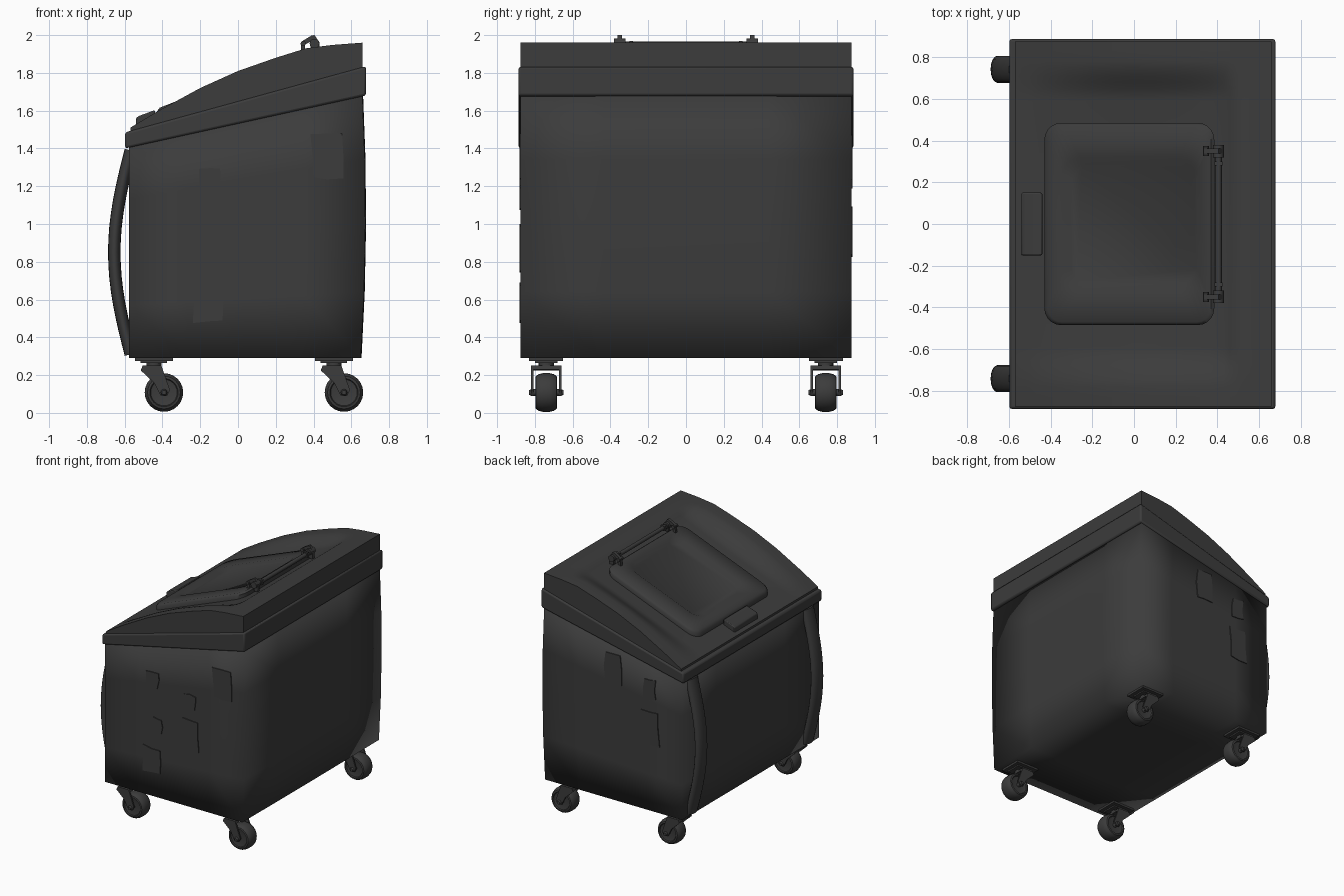
import bpy, bmesh, math, random
from mathutils import Vector

random.seed(4)
cube = bpy.data.objects.get("Cube")
if cube:
    bpy.data.objects.remove(cube, do_unlink=True)

mat = bpy.data.materials.new("dark_grey_plastic")
mat.use_nodes = True
GREY = (0.045, 0.045, 0.045, 1)
mat.diffuse_color = GREY
mat.node_tree.nodes["Principled BSDF"].inputs["Base Color"].default_value = GREY


def finish(name, bm, angle=35, bevel=0):
    """Turn a bmesh into a named, shaded object."""
    bmesh.ops.recalc_face_normals(bm, faces=bm.faces)
    mesh = bpy.data.meshes.new(name)
    bm.to_mesh(mesh)
    bm.free()
    mesh.materials.append(mat)
    mesh.shade_smooth()
    if angle < 180:
        mesh.set_sharp_from_angle(angle=math.radians(angle))
    ob = bpy.data.objects.new(name, mesh)
    bpy.context.collection.objects.link(ob)
    if bevel:
        mod = ob.modifiers.new("soft_edges", 'BEVEL')
        mod.width, mod.segments = bevel, 2
    return ob


def loft(name, rings, angle=35, bevel=0):
    """Skin a list of equal-length rings and cap both ends."""
    bm = bmesh.new()
    loops = [[bm.verts.new(p) for p in ring] for ring in rings]
    n = len(loops[0])
    for a, b in zip(loops, loops[1:]):
        for i in range(n):
            j = (i + 1) % n
            bm.faces.new((a[i], a[j], b[j], b[i]))
    bm.faces.new(loops[0])
    bm.faces.new(loops[-1])
    return finish(name, bm, angle, bevel)


def prism(name, profile, y0, y1, bevel=0):
    """Extrude an xz profile along y."""
    return loft(name, [[(x, y, z) for x, z in profile] for y in (y0, y1)], bevel=bevel)


def box(name, x, y, z, sx, sy, sz, bevel=0):
    prof = [(x + a * sx / 2, z + b * sz / 2) for a, b in ((-1, -1), (1, -1), (1, 1), (-1, 1))]
    return prism(name, prof, y - sy / 2, y + sy / 2, bevel)


def lathe_y(name, x, y, z, profile, n=24):
    """Revolve (offset, radius) pairs around a y axis."""
    return loft(name, [[(x + r * math.cos(2 * math.pi * i / n), y + o,
                         z + r * math.sin(2 * math.pi * i / n)) for i in range(n)]
                       for o, r in profile])


def rounded(x0, x1, y0, y1, r):
    """Rounded rectangle outline."""
    pts = []
    for k, (cx, cy) in enumerate(((x1 - r, y1 - r), (x0 + r, y1 - r),
                                  (x0 + r, y0 + r), (x1 - r, y0 + r))):
        for s in range(6):
            a = (k + s / 5) * math.pi / 2
            pts.append((cx + r * math.cos(a), cy + r * math.sin(a)))
    return pts


# Body: tapered box with sloping top and a slightly bulged +x wall
bm = bmesh.new()
bmesh.ops.create_cube(bm, size=2)
bmesh.ops.subdivide_edges(bm, edges=bm.edges[:], cuts=3, use_grid_fill=True)
for v in bm.verts:
    u, w, h = v.co
    x = 0.036 + 0.614 * u
    if u > 0:
        x += u * (0.02 * (1 - h * h) + 0.004 * (1 - w * w) + 0.004 * (h + 1))
    top = 1.55 + 0.225 * (x - 0.036)
    v.co = (x, 0.875 * w, 0.29 + (top - 0.29) * (h + 1) / 2)
finish("body", bm, angle=180)

# Rim band around the mouth
prism("rim", [(-0.598, 1.40), (0.678, 1.68), (0.678, 1.835), (-0.598, 1.485)],
      -0.887, 0.887, bevel=0.012)

# Lid: arched sides and back with a sunken flat panel
ARCH = [(-0.57, 1.51), (-0.42, 1.60), (-0.2, 1.72), (0, 1.81), (0.2, 1.88),
        (0.36, 1.93), (0.5, 1.948), (0.66, 1.96)]


def arch(x):
    for (x0, z0), (x1, z1) in zip(ARCH, ARCH[1:]):
        if x <= x1:
            return z0 + (z1 - z0) * (x - x0) / (x1 - x0)
    return ARCH[-1][1]


def panel(x):
    return 1.51 + 0.39 * (x + 0.57)


def smooth(t):
    t = max(0, min(1, t))
    return t * t * (3 - 2 * t)


def lid_z(x, y):
    sunk = smooth((0.78 - abs(y)) / 0.19) * smooth((0.52 - x) / 0.09)
    return arch(x) - sunk * (arch(x) - min(arch(x), panel(x)))


xs = [-0.57, -0.5, -0.42, -0.31, -0.2, -0.1, 0, 0.1, 0.2, 0.28, 0.36, 0.43, 0.46, 0.49, 0.52, 0.59, 0.66]
half = [0.59, 0.62, 0.65, 0.68, 0.71, 0.75, 0.78, 0.83, 0.875]
ys = [-y for y in reversed(half)] + [0] + half
loft("lid", [[(x, y, lid_z(x, y)) for x in xs] + [(0.66, y, 1.80), (-0.57, y, 1.47)]
             for y in ys])

# Hatch: rounded tray lying on the sunken panel
layers = [(-0.43, 0.385, 0.485, 0.08, -0.01), (-0.43, 0.385, 0.485, 0.08, 0.03),
          (-0.415, 0.37, 0.47, 0.07, 0.045), (-0.345, 0.31, 0.32, 0.09, 0.045),
          (-0.30, 0.30, 0.285, 0.07, 0.022)]
loft("hatch", [[(x, y, panel(x) + h) for x, y in rounded(x0, x1, -w, w, r)]
               for x0, x1, w, r, h in layers], angle=50)

# Lid grip
prism("lid_grip", [(-0.54, 1.49), (-0.54, 1.56), (-0.525, 1.572), (-0.44, 1.603), (-0.44, 1.53)],
      -0.15, 0.15, bevel=0.006)

# Hatch hinge: bar with two lugs and end pins
lathe_y("hinge_bar", 0.405, 0, 1.95, [(-0.37, 0.016), (0.37, 0.016)], 12)
for s in (-1, 1):
    y = s * 0.35
    prism("hinge_lug", [(0.33, 1.88), (0.335, 1.965), (0.39, 1.998), (0.405, 2.0), (0.432, 1.96),
                        (0.43, 1.90), (0.40, 1.90), (0.385, 1.965), (0.355, 1.95), (0.355, 1.88)],
          y - 0.012, y + 0.012)
    lathe_y("hinge_collar", 0.405, y, 1.955, [(-0.03, 0.026), (0.03, 0.026)], 12)
    lathe_y("hinge_pin", 0.345, y, 1.955, [(-0.025, 0.014), (0.025, 0.014)], 10)
    box("hinge_stop", 0.405, s * 0.29, 1.95, 0.04, 0.02, 0.04)

# Bowed handles on the -x wall
for s in (-1, 1):
    rings = []
    for i in range(17):
        t = i / 16
        c = Vector((-0.568 - 0.087 * math.sin(math.pi * t), s * 0.742, 0.31 + 1.08 * t))
        tangent = Vector((-0.087 * math.pi * math.cos(math.pi * t), 0, 1.08)).normalized()
        side = Vector((tangent.z, 0, -tangent.x))
        rings.append([c + side * 0.033 * math.cos(a) + Vector((0, 0.065 * math.sin(a), 0))
                      for a in (k * math.pi / 8 for k in range(16))])
    loft("side_handle", rings, angle=60)

# Casters
TYRE = [(-0.045, 0.045), (-0.05, 0.07), (-0.058, 0.075), (-0.055, 0.087), (-0.04, 0.097),
        (-0.02, 0.102), (0.02, 0.102), (0.04, 0.097), (0.055, 0.087), (0.058, 0.075),
        (0.05, 0.07), (0.045, 0.045)]
FORK = [(-0.07, 0.225), (-0.06, 0.25), (0.04, 0.25), (0.05, 0.22), (0.085, 0.12),
        (0.07, 0.09), (0.035, 0.092), (0.0, 0.16)]
for x in (-0.445, 0.508):
    for y in (-0.74, 0.74):
        box("caster_plate", x, y, 0.282, 0.20, 0.18, 0.016)
        box("caster_mount", x, y, 0.27, 0.14, 0.12, 0.014)
        bm = bmesh.new()
        bmesh.ops.create_cone(bm, cap_ends=True, segments=16, radius1=0.04, radius2=0.04, depth=0.05)
        bmesh.ops.translate(bm, verts=bm.verts, vec=(x, y, 0.255))
        finish("caster_swivel", bm)
        prism("fork_bridge", [(x - 0.065, 0.225), (x - 0.06, 0.25), (x + 0.04, 0.25), (x + 0.045, 0.23)],
              y - 0.08, y + 0.08)
        for s in (-1, 1):
            prism("fork_arm", [(x + a, b) for a, b in FORK], y + s * 0.068, y + s * 0.08)
        lathe_y("wheel", x + 0.053, y, 0.108, TYRE)
        lathe_y("axle", x + 0.053, y, 0.108, [(-0.092, 0.012), (-0.08, 0.018), (0.08, 0.018), (0.092, 0.012)], 12)


# Peeling sticker patches on the two end walls
def patch(side, x0, x1, z0, z1):
    j = lambda: random.uniform(-0.01, 0.01)
    xm, zm = (x0 + x1) / 2, (z0 + z1) / 2
    pts = [(x0, z0), (xm, z0), (x1, z0), (x1, zm), (x1, z1), (xm, z1), (x0, z1), (x0, zm)]
    prism("patch", [(x + j(), z + j()) for x, z in pts], side * 0.874, side * 0.882)


for p in ((-0.20, -0.10, 1.17, 1.30), (0.13, 0.23, 1.08, 1.20), (0.39, 0.55, 1.24, 1.48),
          (-0.14, -0.07, 0.82, 0.93), (0.11, 0.26, 0.75, 0.99), (-0.23, -0.08, 0.48, 0.68)):
    patch(-1, *p)
for p in ((-0.03, 0.11, 1.24, 1.48), (-0.34, -0.24, 1.19, 1.35), (-0.37, -0.22, 0.83, 1.09)):
    patch(1, *p)
